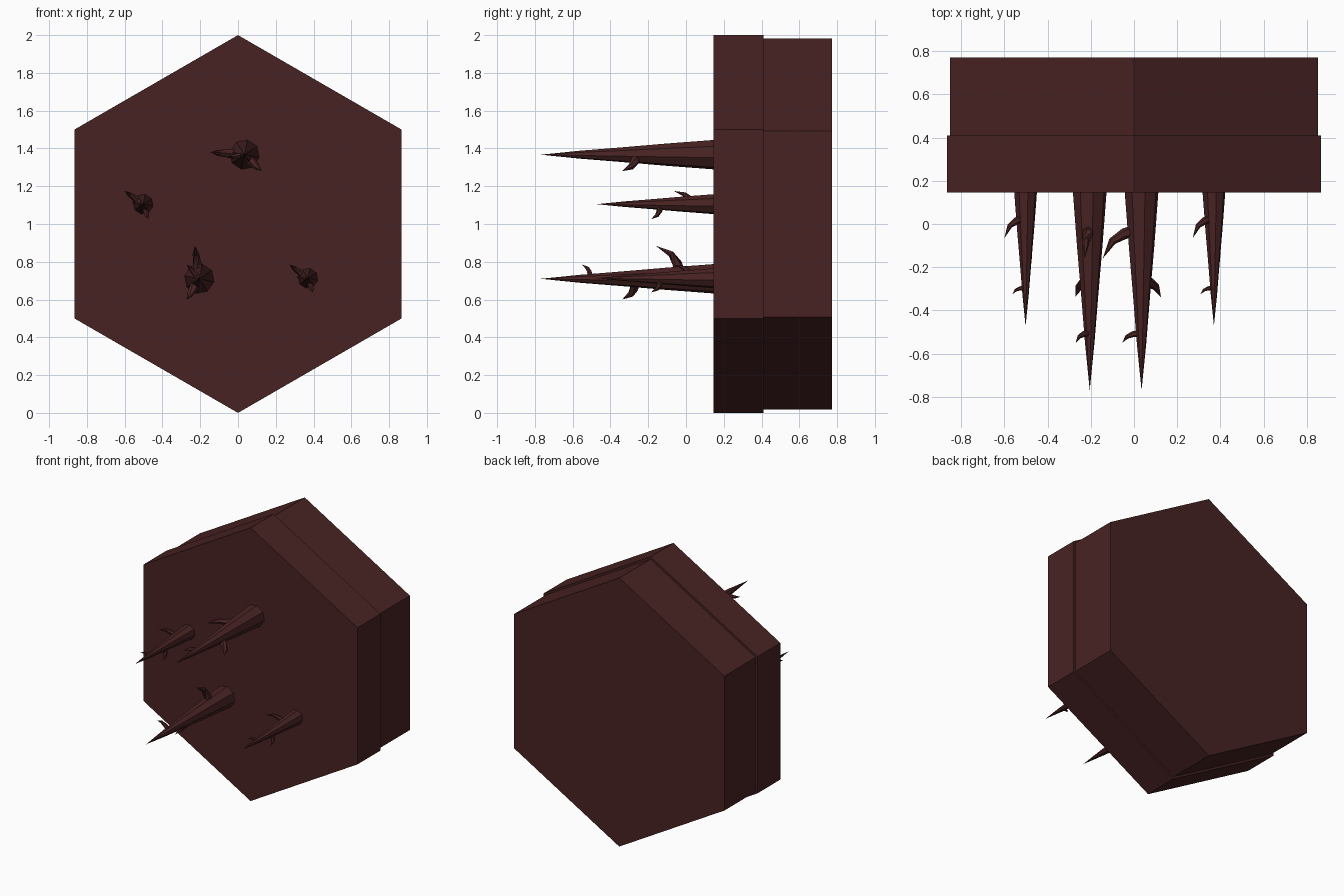
import bpy, bmesh, math
from mathutils import Vector

if "Cube" in bpy.data.objects:
    bpy.data.objects.remove(bpy.data.objects["Cube"])

mat = bpy.data.materials.new("dark maroon")
mat.diffuse_color = (0.066, 0.0165, 0.0165, 1)
mat.use_nodes = True
mat.node_tree.nodes["Principled BSDF"].inputs["Base Color"].default_value = mat.diffuse_color


def finish(bm, name):
    bmesh.ops.recalc_face_normals(bm, faces=bm.faces)
    me = bpy.data.meshes.new(name)
    bm.to_mesh(me)
    bm.free()
    me.materials.append(mat)
    ob = bpy.data.objects.new(name, me)
    bpy.context.collection.objects.link(ob)


def tube(bm, pts, radii, sides, start=0.0):
    """Tapered tube along a path; ends in a point where the radius is zero."""
    pts = [Vector(p) for p in pts]
    prev = None
    for i, (p, r) in enumerate(zip(pts, radii)):
        if r == 0:
            tip = bm.verts.new(p)
            for k in range(sides):
                bm.faces.new((prev[k], prev[(k + 1) % sides], tip))
            return
        d = (pts[min(i + 1, len(pts) - 1)] - pts[max(i - 1, 0)]).normalized()
        ref = Vector((0, 0, 1)) if abs(d.z) < 0.9 else Vector((1, 0, 0))
        u = d.cross(ref).normalized()
        v = u.cross(d)
        ring = []
        for k in range(sides):
            a = start + 2 * math.pi * k / sides
            ring.append(bm.verts.new(p + r * (math.cos(a) * u + math.sin(a) * v)))
        if prev:
            for k in range(sides):
                n = (k + 1) % sides
                bm.faces.new((prev[k], prev[n], ring[n], ring[k]))
        else:
            bm.faces.new(ring)
        prev = ring
    bm.faces.new(prev)


# two stacked hexagonal slabs
for name, y0, y1, r in (("front_slab", 0.145, 0.41, 1.0), ("back_slab", 0.41, 0.772, 0.983)):
    bm = bmesh.new()
    tube(bm, [(0, y0, 1), (0, y1, 1)], [r, r], 6, math.pi / 6)
    finish(bm, name)

# spikes: name, x, z, scale, thorns (tip x, y, z, base y, base radius)
spikes = [
    ("upper_spike", 0.035, 1.367, 1.0, [(-0.145, -0.16, 1.38, -0.03, 0.03),
                                        (0.125, -0.338, 1.28, -0.265, 0.028),
                                        (-0.055, -0.55, 1.355, -0.505, 0.016)]),
    ("lower_spike", -0.205, 0.71, 1.0, [(-0.228, -0.16, 0.885, -0.03, 0.03),
                                        (-0.272, -0.338, 0.60, -0.265, 0.028),
                                        (-0.27, -0.55, 0.785, -0.505, 0.016)]),
    ("left_spike", -0.502, 1.105, 0.675, [(-0.60, -0.065, 1.175, 0.025, 0.02),
                                          (-0.476, -0.185, 1.025, -0.135, 0.018),
                                          (-0.563, -0.325, 1.115, -0.295, 0.011)]),
    ("right_spike", 0.37, 0.713, 0.675, [(0.272, -0.065, 0.785, 0.025, 0.02),
                                         (0.396, -0.185, 0.637, -0.135, 0.018),
                                         (0.308, -0.325, 0.72, -0.295, 0.011)]),
]
for name, x, z, s, thorns in spikes:
    bm = bmesh.new()
    profile = [(-0.01, 0.08), (0.25, 0.06), (0.48, 0.04), (0.7, 0.022), (0.915, 0)]
    tube(bm, [(x, 0.145 - d * s, z) for d, _ in profile],
         [r * s for _, r in profile], 8, 0.2)
    # curved thorns that bend towards the tip of the spike
    for tx, ty, tz, by, br in thorns:
        dx, dz = tx - x, tz - z
        path = [(x + dx * f, by + (ty - by) * g, z + dz * f)
                for f, g in ((0.1, 0), (0.45, 0.12), (0.75, 0.38), (1, 1))]
        tube(bm, path, [br, br * 0.85, br * 0.6, 0], 6)
    finish(bm, name)
